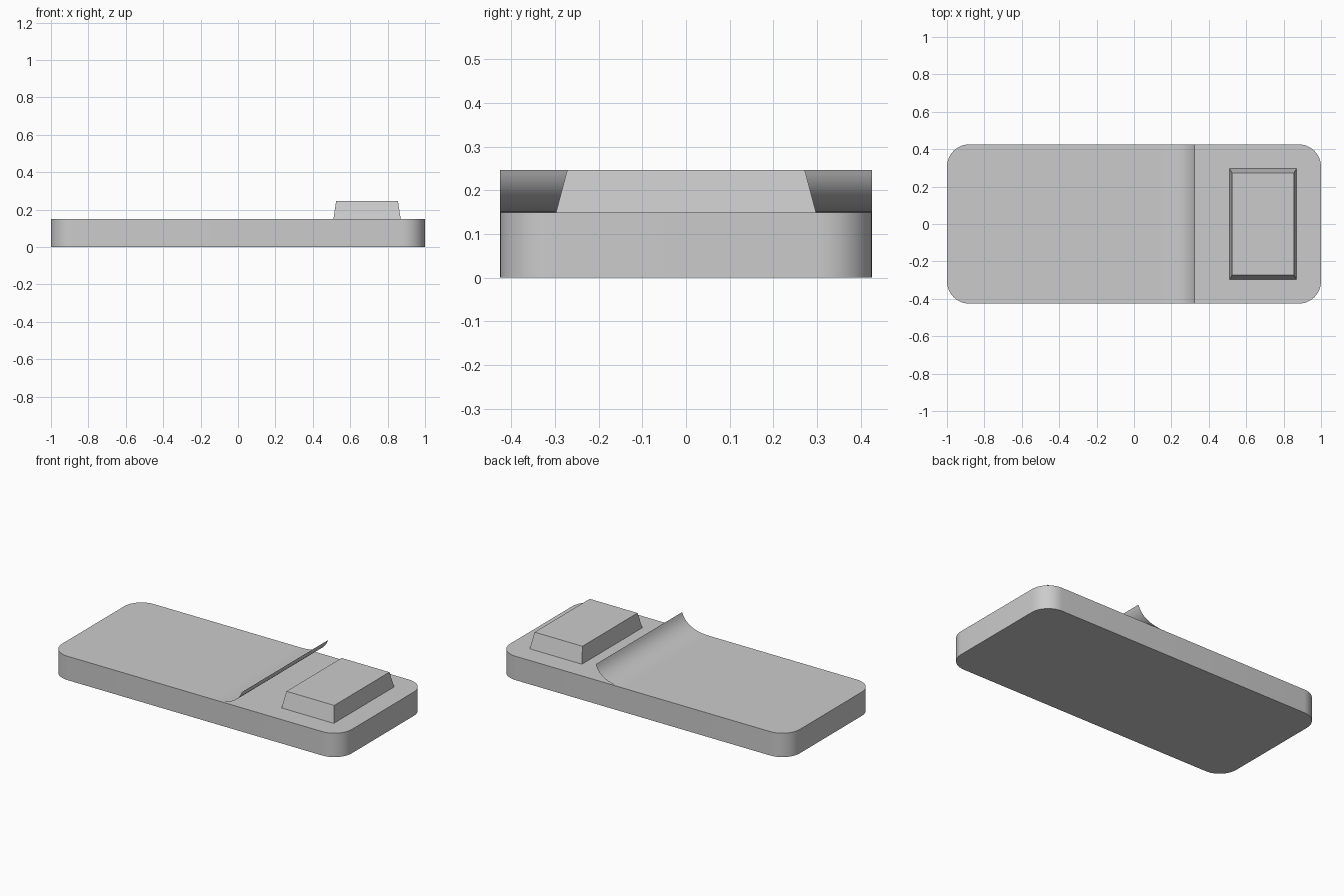
import bpy, bmesh, math

if "Cube" in bpy.data.objects:
    bpy.data.objects.remove(bpy.data.objects["Cube"])

HY, TOP, LIP_TOP = 0.426, 0.149, 0.247


def make_object(name, verts, faces, smooth=False):
    mesh = bpy.data.meshes.new(name)
    mesh.from_pydata(verts, [], faces)
    obj = bpy.data.objects.new(name, mesh)
    bpy.context.collection.objects.link(obj)
    if smooth:
        bpy.ops.object.select_all(action='DESELECT')
        obj.select_set(True)
        bpy.context.view_layer.objects.active = obj
        bpy.ops.object.shade_smooth_by_angle(angle=math.radians(30))
    return obj


def prism(name, bottom, top, z0, z1, smooth=False):
    n = len(bottom)
    verts = [(x, y, z0) for x, y in bottom] + [(x, y, z1) for x, y in top]
    faces = [tuple(reversed(range(n))), tuple(range(n, 2 * n))]
    faces += [(i, (i + 1) % n, n + (i + 1) % n, n + i) for i in range(n)]
    return make_object(name, verts, faces, smooth)


def rectangle(x0, x1, hy):
    return [(x0, -hy), (x1, -hy), (x1, hy), (x0, hy)]


# Base plate with rounded corners
R, STEPS = 0.12, 12
outline = []
for k, (sx, sy) in enumerate([(1, 1), (-1, 1), (-1, -1), (1, -1)]):
    for i in range(STEPS + 1):
        a = math.pi / 2 * (k + i / STEPS)
        outline.append((sx * (1 - R) + R * math.cos(a), sy * (HY - R) + R * math.sin(a)))
prism("base_plate", outline, outline, 0, TOP, smooth=True)

# Raised block with sloping sides
prism("tapered_block", rectangle(0.51, 0.87, 0.298), rectangle(0.525, 0.855, 0.272), TOP, LIP_TOP)

# Thin curled lip sweeping up from the plate
p0, p1, p2 = (0.14, TOP + 0.0005), (0.29, TOP + 0.0005), (0.325, LIP_TOP)
N = 16
verts = []
for i in range(N + 1):
    t = i / N
    x, z = ((1 - t) ** 2 * a + 2 * t * (1 - t) * b + t * t * c for a, b, c in zip(p0, p1, p2))
    verts += [(x, -HY, z), (x, HY, z)]
faces = [(2 * i, 2 * i + 2, 2 * i + 3, 2 * i + 1) for i in range(N)]
make_object("curled_lip", verts, faces, smooth=True)
